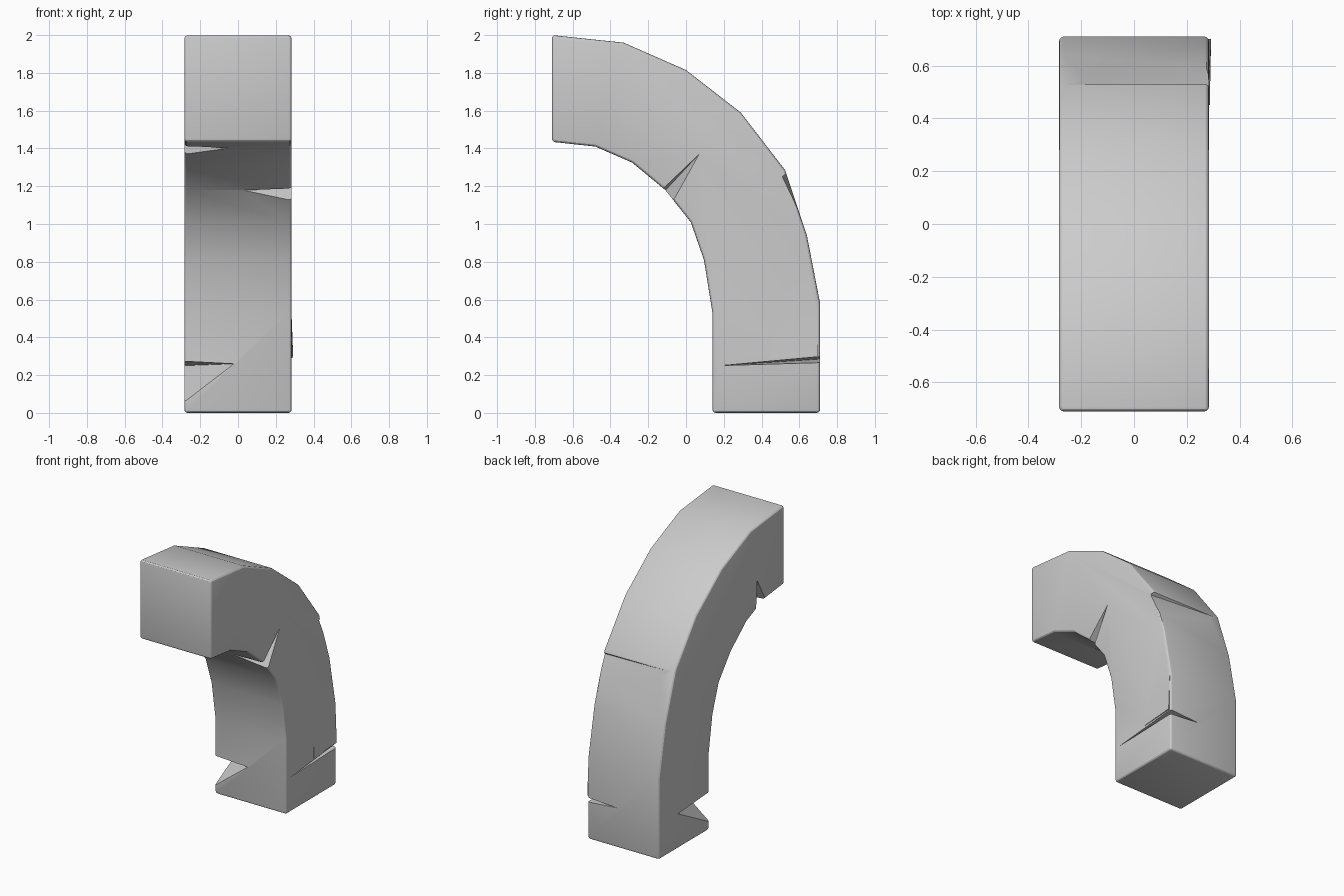
import bpy, bmesh, math
from mathutils import Vector

if "Cube" in bpy.data.objects:
    bpy.data.objects.remove(bpy.data.objects["Cube"])


def make_object(name, bm):
    bmesh.ops.recalc_face_normals(bm, faces=bm.faces[:])
    mesh = bpy.data.meshes.new(name)
    bm.to_mesh(mesh)
    bm.free()
    obj = bpy.data.objects.new(name, mesh)
    bpy.context.collection.objects.link(obj)
    return obj


def apply(obj, mod):
    bpy.context.view_layer.objects.active = obj
    bpy.ops.object.modifier_apply(modifier=mod.name)


def hull(points):
    bm = bmesh.new()
    for p in points:
        bm.verts.new(p)
    bmesh.ops.convex_hull(bm, input=bm.verts[:])
    return make_object("chip_helper", bm)


def combine(obj, points, operation):
    helper = hull(points)
    mod = obj.modifiers.new("chip", "BOOLEAN")
    mod.operation = operation
    mod.solver = "EXACT"
    mod.object = helper
    apply(obj, mod)
    bpy.data.objects.remove(helper, do_unlink=True)


# Curved block: side profile (y, z) extruded across x
outer = [(-0.71, 2.0), (-0.33, 1.96), (0.0, 1.815), (0.29, 1.59), (0.525, 1.285),
         (0.64, 0.94), (0.71, 0.58), (0.71, 0.0)]
inner = [(0.14, 0.0), (0.14, 0.53), (0.095, 0.81), (0.025, 1.01),
         (-0.11, 1.18), (-0.285, 1.325), (-0.48, 1.41), (-0.71, 1.435)]
half = 0.284
bm = bmesh.new()
face = bm.faces.new([bm.verts.new((-half, y, z)) for y, z in outer + inner])
ext = bmesh.ops.extrude_face_region(bm, geom=[face])
bmesh.ops.translate(bm, vec=Vector((2 * half, 0, 0)),
                    verts=[v for v in ext["geom"] if isinstance(v, bmesh.types.BMVert)])
block = make_object("curved_stone_block", bm)

# Softened long edges and end edges
bev = block.modifiers.new("bevel", "BEVEL")
bev.width = 0.018
bev.segments = 3
bev.limit_method = "ANGLE"
bev.angle_limit = math.radians(50)
apply(block, bev)

# Raised slab above the lower crack on the right side
combine(block, [(0.292, 0.70, 0.305), (0.287, 0.45, 0.29), (0.28, 0.45, 0.54), (0.282, 0.70, 0.56),
                (0.25, 0.69, 0.305), (0.25, 0.45, 0.29), (0.25, 0.45, 0.54), (0.25, 0.69, 0.56)],
        "UNION")

# Chips and cracks: each is a shallow wedge at a corner edge
chips = [
    # right side, lower back corner
    [(0.30, 0.72, 0.30), (0.30, 0.72, 0.265), (0.262, 0.70, 0.285),
     (0.286, 0.18, 0.25), (0.05, 0.712, 0.285)],
    # left front corner near the base
    [(-0.30, 0.13, 0.275), (-0.30, 0.13, 0.04), (-0.264, 0.165, 0.245),
     (-0.02, 0.138, 0.26), (-0.286, 0.50, 0.25)],
    # right side, inside of the bend
    [(0.30, -0.13, 1.18), (0.30, -0.07, 1.11), (0.262, -0.08, 1.185),
     (0.286, 0.07, 1.37), (0.03, -0.11, 1.177)],
    # left side, inside of the bend near the top
    [(-0.30, -0.50, 1.40), (-0.30, -0.38, 1.35), (-0.262, -0.44, 1.425),
     (-0.05, -0.46, 1.40), (-0.286, -0.40, 1.58)],
    # outside of the bend, running across the back
    [(0.30, 0.535, 1.27), (0.30, 0.615, 1.03), (0.30, 0.510, 1.25),
     (-0.25, 0.531, 1.27), (-0.25, 0.55, 1.22)],
]
for pts in chips:
    combine(block, pts, "DIFFERENCE")

# Smooth curve, crisp corners
bpy.ops.object.select_all(action="DESELECT")
block.select_set(True)
bpy.context.view_layer.objects.active = block
bpy.ops.object.shade_smooth_by_angle(angle=math.radians(25))
